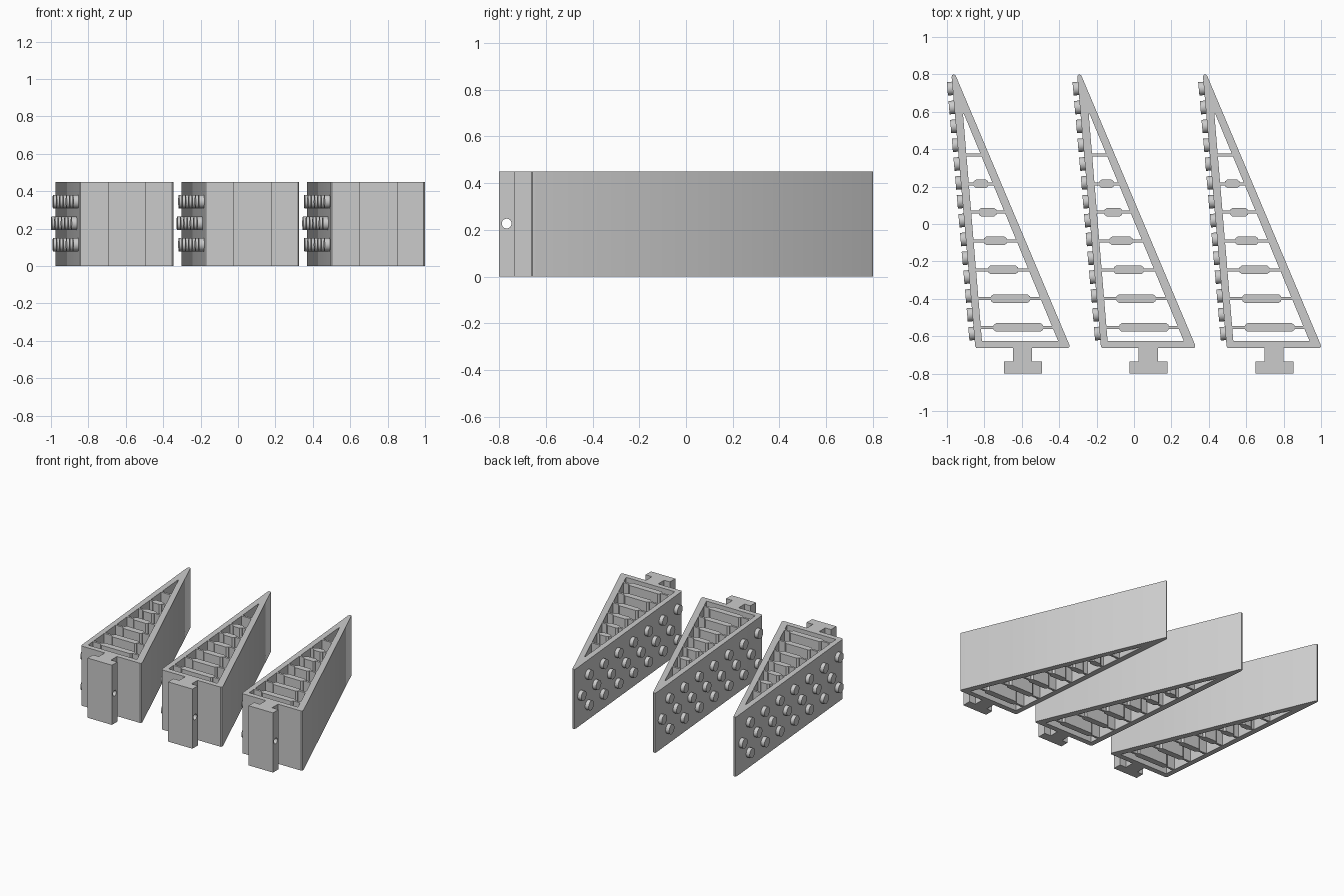
import bpy, bmesh, math
from mathutils import Vector, Matrix

if "Cube" in bpy.data.objects:
    bpy.data.objects.remove(bpy.data.objects["Cube"])

HEIGHT = 0.45
SPACING = 0.672

grey = bpy.data.materials.new("plain grey")
grey.diffuse_color = (0.6, 0.6, 0.6, 1)
grey.use_nodes = True
grey.node_tree.nodes["Principled BSDF"].inputs["Base Color"].default_value = grey.diffuse_color


def finish(bm, name):
    """Turn a bmesh into a named grey object."""
    bmesh.ops.recalc_face_normals(bm, faces=bm.faces)
    mesh = bpy.data.meshes.new(name)
    bm.to_mesh(mesh)
    bm.free()
    mesh.materials.append(grey)
    obj = bpy.data.objects.new(name, mesh)
    bpy.context.collection.objects.link(obj)
    return obj


def add_prism(bm, loops):
    """Fill an outline (with optional hole loops) and raise it to full height."""
    edges = []
    for loop in loops:
        vs = [bm.verts.new((x, y, 0)) for x, y in loop]
        edges += [bm.edges.new((a, b)) for a, b in zip(vs, vs[1:] + vs[:1])]
    filled = bmesh.ops.triangle_fill(bm, edges=edges, use_beauty=True)
    faces = [f for f in filled["geom"] if isinstance(f, bmesh.types.BMFace)]
    up = bmesh.ops.extrude_face_region(bm, geom=faces, use_keep_orig=True)
    top = [v for v in up["geom"] if isinstance(v, bmesh.types.BMVert)]
    bmesh.ops.translate(bm, verts=top, vec=(0, 0, HEIGHT))


def add_cylinder(bm, centre, axis, radius, depth, sides=24):
    turn = Vector((0, 0, 1)).rotation_difference(axis).to_matrix().to_4x4()
    bmesh.ops.create_cone(bm, cap_ends=True, segments=sides, radius1=radius,
                          radius2=radius, depth=depth,
                          matrix=Matrix.Translation(centre) @ turn)


# Wedge frame with its T-shaped mounting rail, and the triangular opening
outline = [(-0.975, 0.785), (-0.972, 0.797), (-0.962, 0.80), (-0.953, 0.793),
           (-0.346, -0.645), (-0.345, -0.657), (-0.352, -0.664),
           (-0.545, -0.664), (-0.545, -0.735), (-0.492, -0.735),
           (-0.492, -0.80), (-0.695, -0.80), (-0.695, -0.735),
           (-0.647, -0.735), (-0.647, -0.664), (-0.842, -0.664), (-0.849, -0.655)]
opening = [(-0.914, 0.585), (-0.911, 0.59), (-0.908, 0.585),
           (-0.406, -0.625), (-0.813, -0.625)]
bm = bmesh.new()
add_prism(bm, [outline, opening])
frame = finish(bm, "finger_frame")

# Pin hole through the rail
bm = bmesh.new()
add_cylinder(bm, Vector((-0.593, -0.768, 0.227)), Vector((1, 0, 0)), 0.021, 0.4)
cutter = finish(bm, "pin_hole_cutter")
cutter.hide_render = True
cut = frame.modifiers.new("pin hole", 'BOOLEAN')
cut.operation = 'DIFFERENCE'
cut.solver = 'EXACT'
cut.object = cutter
bpy.context.view_layer.objects.active = frame
bpy.ops.object.modifier_apply(modifier=cut.name)
bpy.data.objects.remove(cutter)

# Cross ribs: thin hinges at both ends, thick chamfered middle (y, x start, x end)
ribs = [(0.37, 0, 0), (0.215, -0.857, -0.78), (0.063, -0.83, -0.735),
        (-0.09, -0.802, -0.68), (-0.245, -0.78, -0.62),
        (-0.399, -0.765, -0.557), (-0.553, -0.75, -0.487)]
THIN, THICK, CHAMFER = 0.008, 0.023, 0.013
bm = bmesh.new()
for y, a, b in ribs:
    t = (0.588 - y) / 1.213
    left = -0.914 + 0.101 * t - 0.008
    right = -0.910 + 0.504 * t + 0.008
    half = [(left, THIN)]
    if a:
        half += [(a, THIN), (a, 0.013), (a + CHAMFER, THICK),
                 (b - CHAMFER, THICK), (b, 0.013), (b, THIN)]
    half.append((right, THIN))
    add_prism(bm, [[(x, y + h) for x, h in half] +
                   [(x, y - h) for x, h in reversed(half)]])
rib_set = finish(bm, "cross_ribs")

# Staggered grip studs standing out of the contact wall
tip, heel = Vector((-0.975, 0.785, 0)), Vector((-0.849, -0.655, 0))
along = (heel - tip) / (tip.y - heel.y)
outward = Vector((along.y, -along.x, 0)).normalized()
PITCH = 0.2015
bm = bmesh.new()
for z, first in ((0.115, 0.725 - PITCH / 2), (0.228, 0.725), (0.345, 0.725 - PITCH / 2)):
    for i in range(7):
        y = first - i * PITCH
        base = tip + along * (tip.y - y)
        centre = base + outward * 0.009 + Vector((0, 0, z))
        add_cylinder(bm, centre, outward, 0.036, 0.038)
studs = finish(bm, "grip_studs")

# Clean flat faces, smooth the round ones
for obj in (frame, rib_set, studs):
    bm = bmesh.new()
    bm.from_mesh(obj.data)
    bmesh.ops.dissolve_limit(bm, angle_limit=0.01, verts=bm.verts, edges=bm.edges)
    bm.to_mesh(obj.data)
    bm.free()
    bpy.ops.object.select_all(action='DESELECT')
    obj.select_set(True)
    bpy.context.view_layer.objects.active = obj
    bpy.ops.object.shade_smooth_by_angle(angle=math.radians(30))

# Three identical fingers side by side
for n in (1, 2):
    for obj in (frame, rib_set, studs):
        copy = obj.copy()
        copy.name = f"{obj.name}_{n + 1}"
        copy.location.x = n * SPACING
        bpy.context.collection.objects.link(copy)
